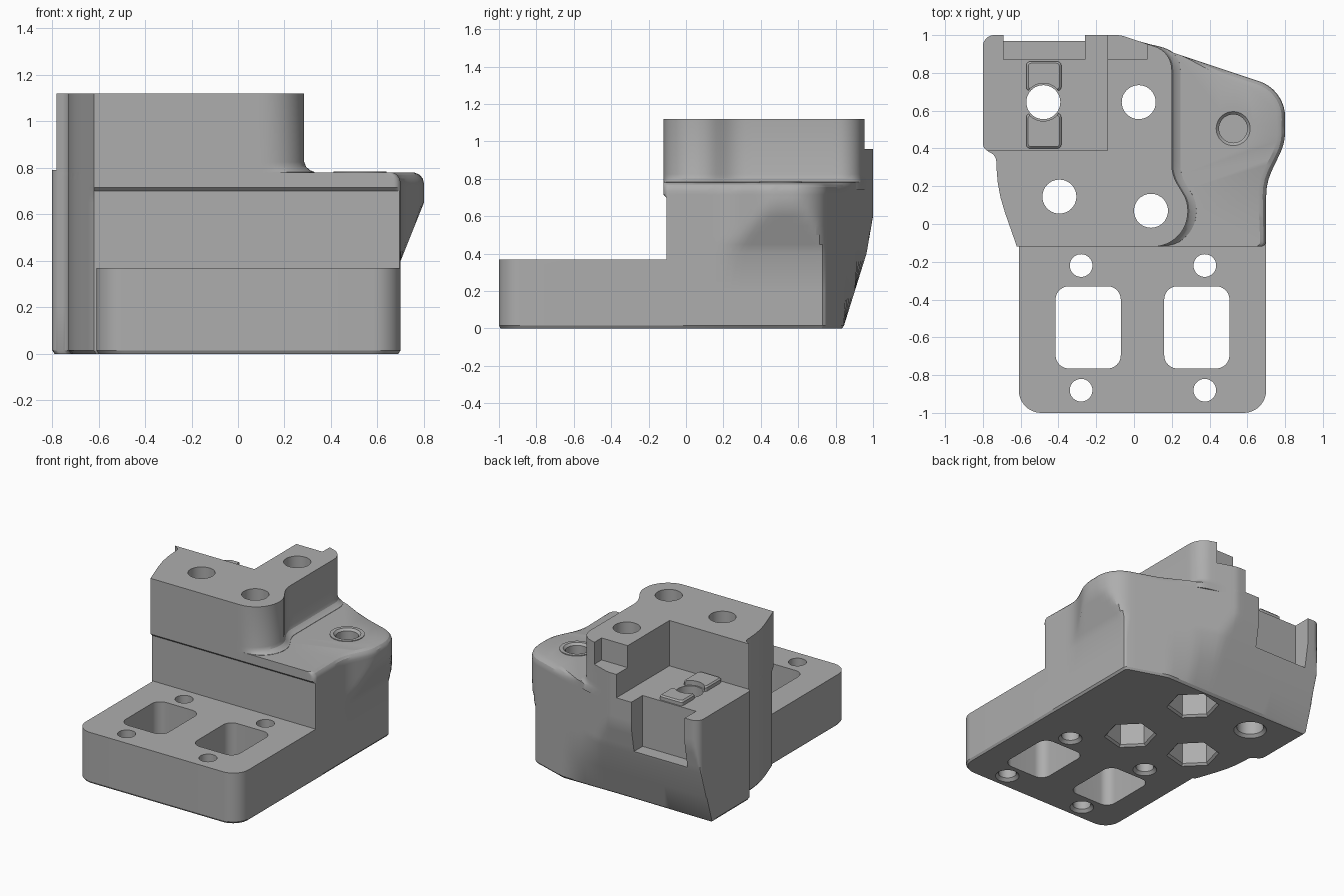
import bpy, bmesh, math
from mathutils import Vector

cube = bpy.data.objects.get("Cube")
if cube:
    bpy.data.objects.remove(cube)

grey = bpy.data.materials.new("plain grey")
grey.use_nodes = True
COLOUR = (0.42, 0.42, 0.42, 1)
grey.diffuse_color = COLOUR
grey.node_tree.nodes["Principled BSDF"].inputs["Base Color"].default_value = COLOUR


def rounded(corners, step=0.04):
    """Outline from (x, y, radius) corners, with long edges divided."""
    out, n = [], len(corners)
    for i, (x, y, r) in enumerate(corners):
        p = Vector((x, y))
        a = (Vector(corners[i - 1][:2]) - p).normalized()
        b = (Vector(corners[(i + 1) % n][:2]) - p).normalized()
        if r == 0:
            out.append(p)
            continue
        half = a.angle(b) / 2
        centre = p + (a + b).normalized() * r / math.sin(half)
        start = p + a * r / math.tan(half) - centre
        sweep = math.pi - 2 * half
        turn = 1 if (-a).cross(b) > 0 else -1
        count = max(3, int(sweep / 0.13))
        for k in range(count + 1):
            t = turn * sweep * k / count
            c, s = math.cos(t), math.sin(t)
            out.append(centre + Vector((start.x * c - start.y * s, start.x * s + start.y * c)))
    dense = []
    for i, p in enumerate(out):
        q = out[(i + 1) % len(out)]
        parts = max(1, round((q - p).length / step))
        dense += [p.lerp(q, k / parts) for k in range(parts)]
    return dense


def circle(x, y, r, n=40, turn=0.0):
    return [Vector((x + r * math.cos(turn + math.tau * k / n),
                    y + r * math.sin(turn + math.tau * k / n))) for k in range(n)]


def rect(x0, x1, y0, y1, r=0.0):
    return rounded([(x0, y0, r), (x1, y0, r), (x1, y1, r), (x0, y1, r)], 9)


def loft(name, rings):
    """Closed solid through (points, z) rings."""
    bm = bmesh.new()
    rows = [[bm.verts.new((p.x, p.y, z)) for p in pts] for pts, z in rings]
    n = len(rows[0])
    for low, high in zip(rows, rows[1:]):
        for i in range(n):
            j = (i + 1) % n
            bm.faces.new((low[i], low[j], high[j], high[i]))
    bm.faces.new(rows[0][::-1])
    bm.faces.new(rows[-1])
    bmesh.ops.remove_doubles(bm, verts=bm.verts[:], dist=0.0005)
    bmesh.ops.recalc_face_normals(bm, faces=bm.faces[:])
    mesh = bpy.data.meshes.new(name)
    bm.to_mesh(mesh)
    bm.free()
    ob = bpy.data.objects.new(name, mesh)
    mesh.materials.append(grey)
    bpy.context.collection.objects.link(ob)
    return ob


def prism(name, pts, z0, z1):
    return loft(name, [(pts, z0), (pts, z1)])


def combine(body, tool, operation):
    mod = body.modifiers.new("combine", "BOOLEAN")
    mod.operation, mod.object, mod.solver = operation, tool, "EXACT"
    bpy.context.view_layer.objects.active = body
    bpy.ops.object.modifier_apply(modifier=mod.name)
    bpy.data.objects.remove(tool)


def inset_middle(pts, d):
    """Draw a rounded box or outline inward by about d."""
    c = sum(pts, Vector((0, 0))) / len(pts)
    return [p - (p - c).normalized() * d for p in pts]


# shared back and left side of the body and tower
BACK_LEFT = [(-.07, 1, .15), (-.8, 1, .06), (-.8, .4, .05), (-.73, .36, .05),
             (-.725, .18, .8), (-.62, -.12, 0)]
body_outline = rounded([(.7, -.12, .03), (.7, .22, .3), (.8, .43, .25), (.8, .71, .2)] + BACK_LEFT)
tower_outline = rounded([(.285, -.12, .185), (.285, .12, .17), (.2, .26, .2),
                         (.2, .91, .13)] + BACK_LEFT)


def body_ring(z, top_inset=0.0):
    """Body section: side bulge grows upward, back leans out, front lip overhangs."""
    side = .7 + max(0, min(.1, (z - .4) * .4))
    back = .84 + .125 * z / .4 if z < .4 else min(1, .965 + (z - .4) * .175)
    front = -.12 if z > .705 else -.105
    ring = []
    for p in body_outline:
        q = Vector((min(p.x, side), max(front, min(p.y, back))))
        weight = max(0, min(1, (p.x - .25) * 4)) * top_inset
        away = (q - Vector((.3, .3))).normalized()
        q.x -= away.x * weight
        q.y -= max(0, away.y) * weight
        ring.append(q)
    return ring


# body with rounded upper edge
levels = [.015, .2, .4, .45, .5, .55, .6, .65, .7, .715, .735]
rings = [(inset_middle(body_ring(0), .012), 0)] + [(body_ring(z), z) for z in levels]
rings += [(body_ring(.75 + dz, d), .75 + dz) for dz, d in ((.005, .006), (.02, .02), (.03, .045))]
body = loft("mount_body", rings)

# front plate
plate = rect(-.61, .7, -1, .1, .12)
combine(body, loft("front_plate", [(inset_middle(plate, .012), 0), (plate, .015), (plate, .37)]), "UNION")


# tower with a small fillet at its foot
def tower_ring(flare):
    return [p + Vector((flare * max(0, min(1, (p.x - .05) * 8)), 0)) for p in tower_outline]


combine(body, loft("tower", [(tower_ring(f), z) for z, f in
                             ((.74, .05), (.782, .045), (.79, .025), (.805, .008), (.825, 0), (1.12, 0))]), "UNION")

# stepped pocket and notches at the back
for x0, x1, y0, z0 in ((-1, -.14, .39, .79), (-.69, -.26, .87, .42), (-.2, .07, .87, .96)):
    combine(body, prism("notch_cutter", rect(x0, x1, y0, 1.2), z0, 1.3), "DIFFERENCE")

# clip pads beside the back hole
for y0, y1 in ((.4, .585), (.705, .86)):
    pad = rect(-.57, -.385, y0, y1, .02)
    combine(body, loft("clip_pad", [(pad, .76), (pad, .815), (inset_middle(pad, .012), .825)]), "UNION")
combine(body, prism("pad_cutter", circle(-.48, .645, .1), .791, .9), "DIFFERENCE")

# raised ring around the blind side hole
combine(body, prism("hole_rim", circle(.525, .505, .115), .7, .785), "UNION")
combine(body, loft("side_hole_cutter", [(circle(.525, .505, r), z) for r, z in
                                        ((.075, .4), (.075, .77), (.092, .787), (.092, .9))]), "DIFFERENCE")

# bolt holes with hexagonal nut pockets underneath
for x, y in ((.025, .645), (-.395, .145), (.09, .07)):
    combine(body, prism("bolt_cutter", circle(x, y, .09), -.1, 1.3), "DIFFERENCE")
    combine(body, loft("nut_cutter", [(circle(x, y, r, 6, math.radians(15)), z) for r, z in
                                      ((.177, -.05), (.177, 0), (.162, .015), (.162, .35))]), "DIFFERENCE")

# plain through holes with a chamfer underneath
for x, y, r in ((-.48, .645, .09), (-.28, -.22, .06), (.375, -.22, .06),
                (-.28, -.88, .06), (.375, -.88, .06)):
    combine(body, loft("hole_cutter", [(circle(x, y, q), z) for q, z in
                                       ((r + .02, -.05), (r + .02, 0), (r, .02), (r, 1.3))]), "DIFFERENCE")

# windows in the front plate
for x0, x1 in ((-.415, -.07), (.16, .505)):
    combine(body, prism("window_cutter", rect(x0, x1, -.765, -.33, .07), -.1, .6), "DIFFERENCE")

bpy.ops.object.select_all(action="DESELECT")
body.select_set(True)
bpy.context.view_layer.objects.active = body
bpy.ops.object.shade_smooth_by_angle(angle=math.radians(25))
